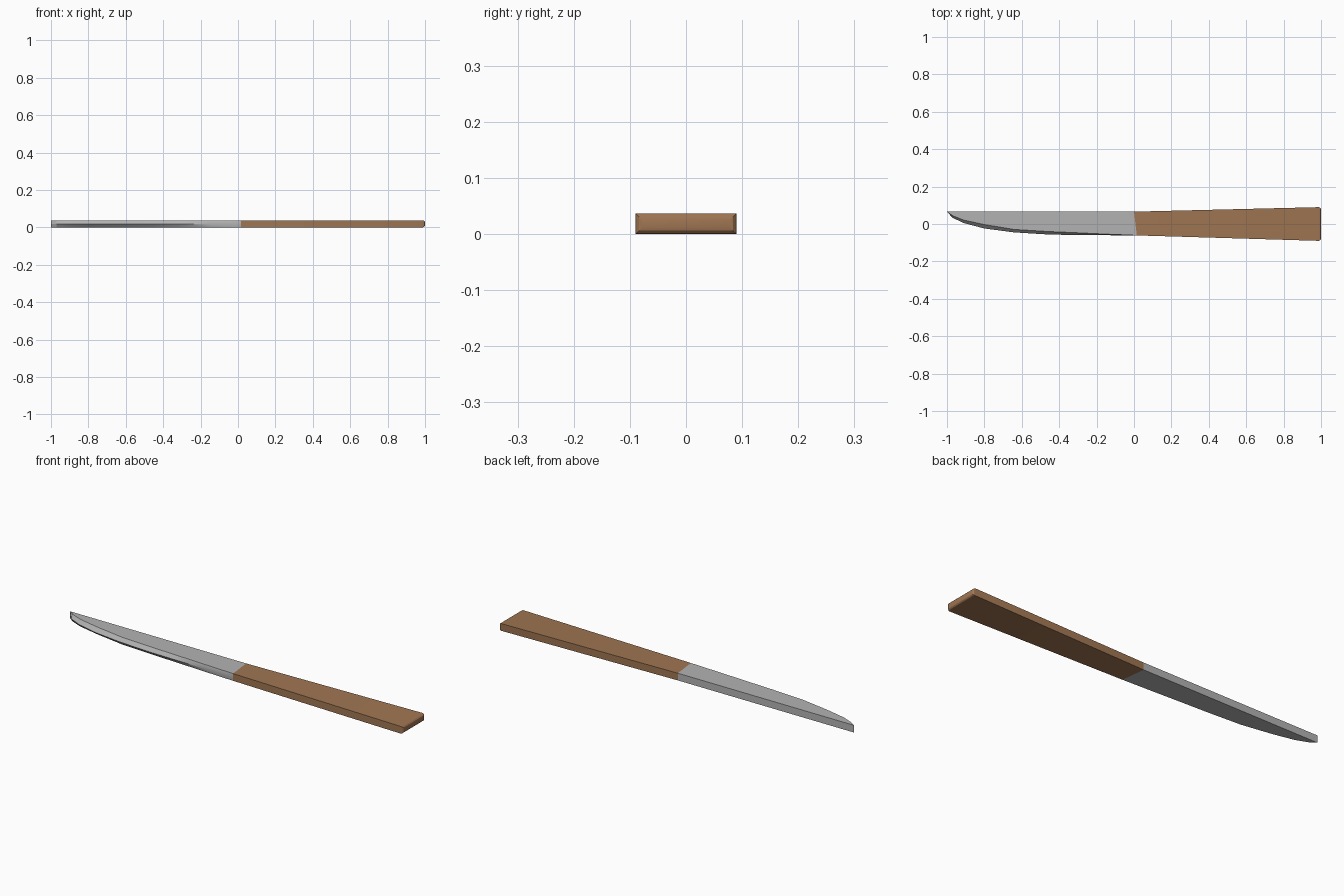
import bpy, bmesh, math

if "Cube" in bpy.data.objects:
    bpy.data.objects.remove(bpy.data.objects["Cube"])

THICK = 0.037
MID = THICK / 2


def material(name, color):
    mat = bpy.data.materials.new(name)
    mat.use_nodes = True
    mat.diffuse_color = color
    bsdf = next(n for n in mat.node_tree.nodes if n.type == 'BSDF_PRINCIPLED')
    bsdf.inputs["Base Color"].default_value = color
    return mat


def loft(name, rings, mat):
    """Skin a list of matching cross-sections and cap both ends."""
    bm = bmesh.new()
    loops = [[bm.verts.new(p) for p in ring] for ring in rings]
    n = len(loops[0])
    for a, b in zip(loops, loops[1:]):
        for i in range(n):
            j = (i + 1) % n
            bm.faces.new((a[i], a[j], b[j], b[i]))
    bm.faces.new(loops[0])
    bm.faces.new(loops[-1])
    bmesh.ops.remove_doubles(bm, verts=bm.verts, dist=0.0002)
    bmesh.ops.dissolve_degenerate(bm, edges=bm.edges, dist=0.0002)
    bmesh.ops.recalc_face_normals(bm, faces=bm.faces)
    mesh = bpy.data.meshes.new(name)
    bm.to_mesh(mesh)
    bm.free()
    mesh.materials.append(mat)
    obj = bpy.data.objects.new(name, mesh)
    bpy.context.collection.objects.link(obj)
    bpy.ops.object.select_all(action='DESELECT')
    obj.select_set(True)
    bpy.context.view_layer.objects.active = obj
    bpy.ops.object.shade_smooth_by_angle(angle=math.radians(20))
    return obj


steel = material("steel grey", (0.45, 0.45, 0.45, 1))
wood = material("brown wood", (0.35, 0.18, 0.085, 1))

# Blade: straight spine, curved cutting edge ground from both faces
SPINE = 0.066
stations = [  # x, cutting edge y, top of the ground bevel y
    (-1, SPINE, SPINE), (-0.97, 0.033, 0.045), (-0.91, 0.005, 0.021),
    (-0.8, -0.024, -0.003), (-0.64, -0.045, -0.029), (-0.46, -0.056, -0.040),
    (-0.32, -0.059, -0.046), (-0.15, -0.060, -0.054), (0.015, -0.061, -0.061)]


def blade_ring(x, edge, bevel):
    spine_x = min(x, 0)
    return [(spine_x, SPINE, THICK), (x, bevel, THICK), (x, edge, MID),
            (x, bevel, 0), (spine_x, SPINE, 0)]


loft("blade", [blade_ring(*s) for s in stations], steel)


# Handle: flared slab with a rounded butt
def handle_ring(x_back, x_front, back, front, inset=0):
    low, high = inset, THICK - inset
    return [(x_back, back - inset, high), (x_front, front + inset, high),
            (x_front, front + inset, low), (x_back, back - inset, low)]


rings = [handle_ring(0, 0.015, SPINE, -0.061)]
RADIUS = 0.012
for step in range(4):
    angle = math.radians(30 * step)
    x = 1 - RADIUS + RADIUS * math.sin(angle)
    rings.append(handle_ring(x, x, 0.09, -0.09, RADIUS * (1 - math.cos(angle))))
loft("handle", rings, wood)
